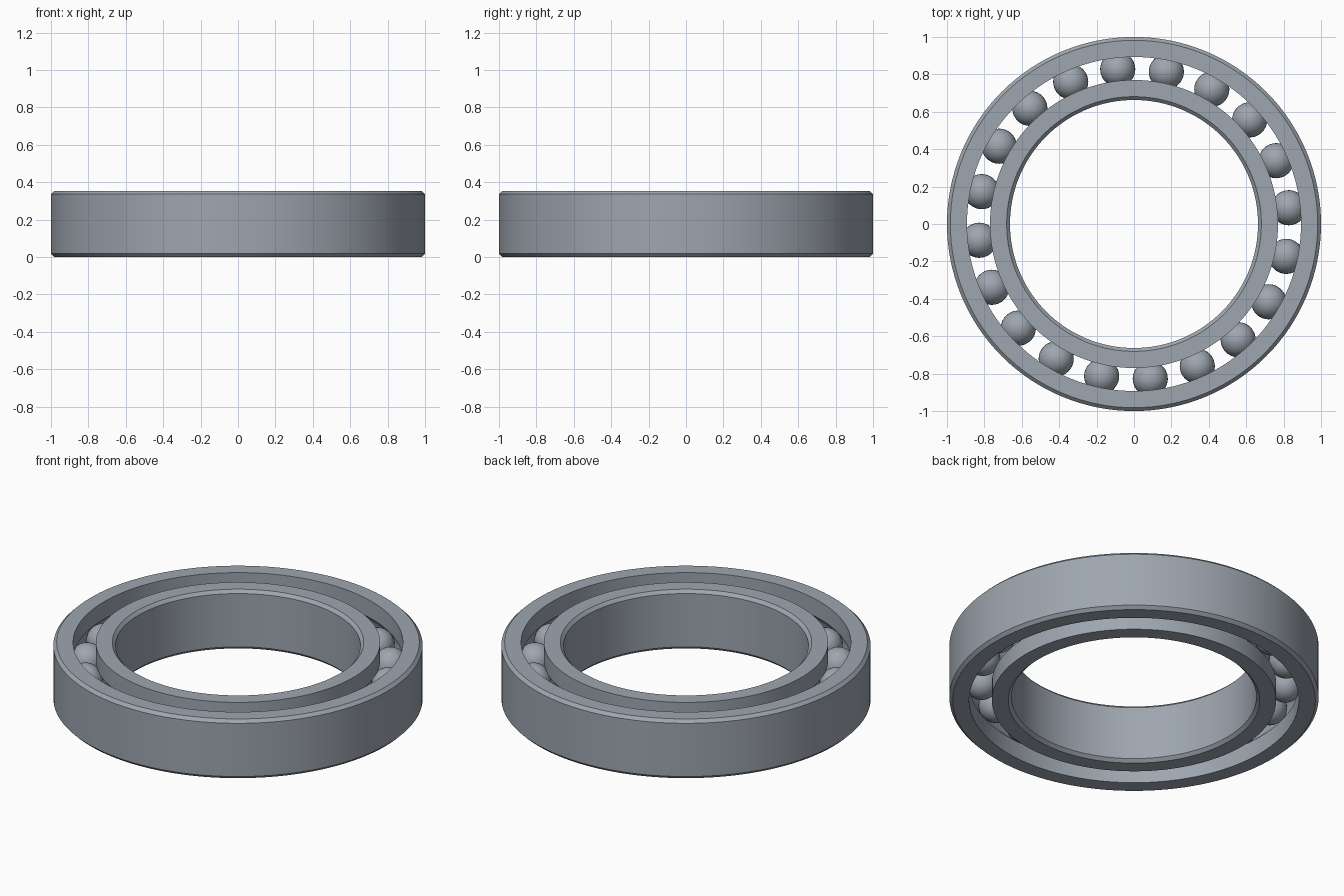
import bpy, bmesh
from math import sin, cos, radians, asin, pi, sqrt

if "Cube" in bpy.data.objects:
    bpy.data.objects.remove(bpy.data.objects["Cube"], do_unlink=True)

HEIGHT = 0.354
MID = HEIGHT / 2
PITCH = 0.832       # radius of the ball circle
BALL = 0.094
GROOVE = 0.095
CHAMFER = 0.018
BALL_COUNT = 20

steel = bpy.data.materials.new("steel grey")
steel.use_nodes = True
colour = (0.34, 0.38, 0.43, 1)
steel.diffuse_color = colour
steel.node_tree.nodes["Principled BSDF"].inputs["Base Color"].default_value = colour


def smooth(obj):
    bpy.ops.object.select_all(action="DESELECT")
    obj.select_set(True)
    bpy.context.view_layer.objects.active = obj
    bpy.ops.object.shade_smooth_by_angle(angle=radians(30))


def lathe(name, profile, segments=128):
    """Revolve a closed (radius, z) profile around the z axis."""
    bm = bmesh.new()
    verts = [bm.verts.new((r, 0, z)) for r, z in profile]
    edges = [bm.edges.new((a, b)) for a, b in zip(verts, verts[1:] + verts[:1])]
    bmesh.ops.spin(bm, geom=verts + edges, cent=(0, 0, 0), axis=(0, 0, 1),
                   angle=2 * pi, steps=segments, use_merge=True)
    bmesh.ops.remove_doubles(bm, verts=bm.verts, dist=1e-5)
    bmesh.ops.recalc_face_normals(bm, faces=bm.faces)
    mesh = bpy.data.meshes.new(name)
    bm.to_mesh(mesh)
    bm.free()
    mesh.materials.append(steel)
    obj = bpy.data.objects.new(name, mesh)
    bpy.context.collection.objects.link(obj)
    smooth(obj)
    return obj


def race(name, plain, grooved):
    """Ring with a chamfered plain side and a ball groove in the other side."""
    side = 1 if plain > grooved else -1
    reach = asin(sqrt(GROOVE**2 - (grooved - PITCH)**2) / GROOVE)
    arc = [-reach + 2 * reach * i / 12 for i in range(13)]
    profile = [(grooved, 0)]
    profile += [(PITCH + side * GROOVE * cos(a), MID + GROOVE * sin(a)) for a in arc]
    profile += [(grooved, HEIGHT),
                (plain - side * CHAMFER, HEIGHT), (plain, HEIGHT - CHAMFER),
                (plain, CHAMFER), (plain - side * CHAMFER, 0)]
    return lathe(name, profile)


# Rings
race("outer_ring", 1.0, 0.893)
race("inner_ring", 0.663, 0.77)

# Balls
for i in range(BALL_COUNT):
    angle = radians(6) + 2 * pi * i / BALL_COUNT
    bpy.ops.mesh.primitive_uv_sphere_add(
        segments=32, ring_count=16, radius=BALL,
        location=(PITCH * cos(angle), PITCH * sin(angle), MID))
    ball = bpy.context.object
    ball.name = f"ball_{i + 1}"
    ball.data.materials.append(steel)
    smooth(ball)
